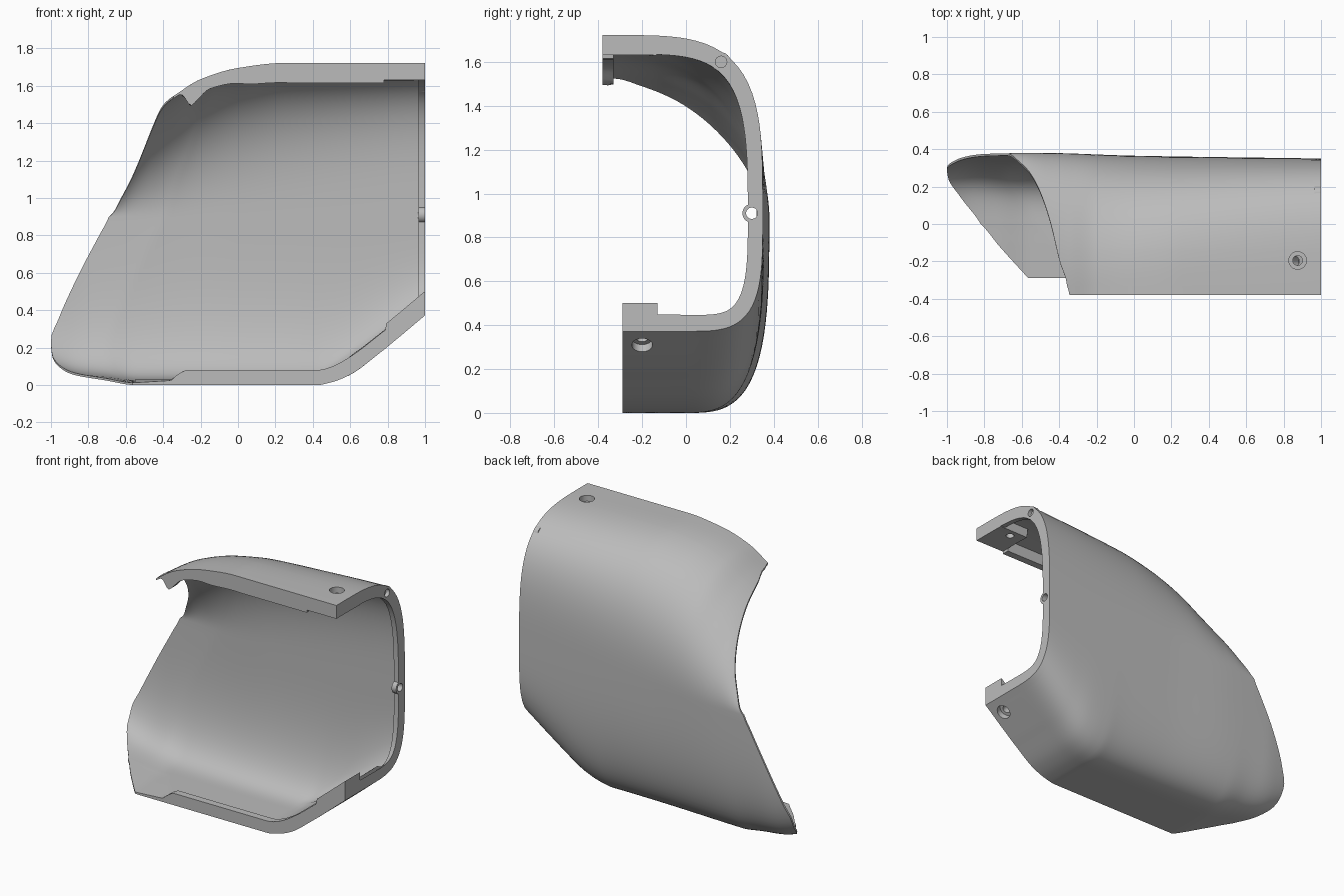
import bpy, bmesh, math
from mathutils import Vector

if "Cube" in bpy.data.objects:
    bpy.data.objects.remove(bpy.data.objects["Cube"])

grey = bpy.data.materials.new("plain grey")
grey.use_nodes = True
grey.diffuse_color = (0.5, 0.5, 0.5, 1)
grey.node_tree.nodes["Principled BSDF"].inputs["Base Color"].default_value = (0.5, 0.5, 0.5, 1)


def curve(knots):
    """Smooth interpolation through (position, value) knots without overshoot."""
    p, v = zip(*knots)
    sec = [(v[i + 1] - v[i]) / (p[i + 1] - p[i]) for i in range(len(p) - 1)]
    mid = [2 * a * b / (a + b) if a * b > 0 else 0 for a, b in zip(sec, sec[1:])]
    slope = [sec[0]] + mid + [sec[-1]]

    def value(q):
        q = min(max(q, p[0]), p[-1])
        i = max(k for k in range(len(sec)) if p[k] <= q)
        h = p[i + 1] - p[i]
        f = (q - p[i]) / h
        g = 1 - f
        return (v[i] * g * g * (1 + 2 * f) + v[i + 1] * f * f * (3 - 2 * f)
                + h * f * g * (slope[i] * g - slope[i + 1] * f))
    return value


# Outline curves along x
top_z = curve([(-1, 1.0), (-0.7, 1.1), (-0.62, 1.233), (-0.56, 1.345), (-0.505, 1.417),
               (-0.45, 1.472), (-0.397, 1.51), (-0.345, 1.545), (-0.2, 1.635),
               (0, 1.695), (0.25, 1.722), (1, 1.722)])
bottom_z = curve([(-1, 0.1), (-0.955, 0.08), (-0.874, 0.053), (-0.71, 0.025), (-0.55, 0),
                  (0.42, 0), (0.5, 0.015), (0.6, 0.055), (0.75, 0.165), (1, 0.372)])
back_y = curve([(-1, 0.355), (-0.8, 0.375), (-0.5, 0.38), (0, 0.365), (1, 0.35)])
# Corner squareness of the cross-section
high_power = curve([(-0.45, 2), (1, 3.7)])
low_power = curve([(-1, 4), (-0.6, 3.3), (0.3, 3), (1, 3.6)])
# Left opening: x of the edge, running from top front (0) to bottom front (4)
opening_x = curve([(0, -0.345), (1, -0.358), (1.117, -0.397), (1.328, -0.45), (1.51, -0.505),
                   (1.658, -0.56), (1.786, -0.62), (2, -0.69), (2.07, -0.74), (2.255, -0.874),
                   (2.385, -0.955), (2.49, -1), (2.58, -0.994), (2.75, -0.93), (3, -0.82),
                   (3.41, -0.72), (4, -0.565)])
rim_depth = curve([(0, 0.088), (1, 0.088), (2, 0.068), (3, 0.075), (4, 0.078)])
top_lip = curve([(-0.31, 0), (-0.28, 0.06), (-0.25, 0.115), (-0.15, 0.07), (-0.05, 0.075),
                 (0.1, 0.1), (0.3, 0.107)])
bottom_lip = curve([(-0.38, 0), (-0.33, 0.05), (-0.27, 0.08), (0.45, 0.08), (0.65, 0.1), (1, 0.1)])


def section(t, x):
    """Point on the outer skin: t runs round the C-shaped cross-section."""
    top, bot, back, mid = top_z(x), bottom_z(x), back_y(x), 0.9
    if t <= 1:
        return Vector((x, -0.38 + 0.05 * t, top))
    if t >= 3:
        return Vector((x, -0.29 * (t - 3), bot))
    n = high_power(x) if t < 2 else low_power(x)
    a = (t % 1) * math.pi / 2
    c, s = math.cos(a), math.sin(a)
    r = (c ** n + s ** n) ** (-1 / n)
    if t < 2:
        return Vector((x, -0.33 + (back + 0.33) * s * r, mid + (top - mid) * c * r))
    return Vector((x, back * c * r, mid - (mid - bot) * s * r))


def ramp(value, start, length):
    return min(1, max(0, (value - start) / length))


def depth(t, x):
    """Wall thickness: thin skin, thicker rims, lips, floor and screw pads."""
    d = 0.012 + 0.018 * ramp(x, opening_x(t), 0.3)
    if x > 0.965:
        d = max(d, rim_depth(t))
    else:
        d = max(d, 0.1 * ramp(t, 2.45, 0.35) * ramp(x, 0.32, 0.3))
    if t < 0.998:
        d = max(d, top_lip(x))
    if t > 3.83:
        d = max(d, bottom_lip(x))
    if x > 0.78 and t < 1.181:
        d = 0.09
    if x > 0.79 and t > 3.45:
        d = 0.13
    return d


def inner(t, x):
    e = 0.01
    tan = section(min(4, t + e), x) - section(max(0, t - e), x)
    return section(t, x) + Vector((0, tan.z, -tan.y)).normalized() * depth(t, x)


def finish(ob):
    ob.data.materials.clear()
    ob.data.materials.append(grey)
    bpy.ops.object.select_all(action='DESELECT')
    bpy.context.view_layer.objects.active = ob
    ob.select_set(True)
    bpy.ops.object.shade_smooth_by_angle(angle=math.radians(30))


def make_object(name, bm):
    bmesh.ops.recalc_face_normals(bm, faces=bm.faces)
    me = bpy.data.meshes.new(name)
    bm.to_mesh(me)
    bm.free()
    ob = bpy.data.objects.new(name, me)
    bpy.context.collection.objects.link(ob)
    return ob


# Curved shell: outer and inner grids joined along all four edges
ts = sorted([0, 0.5, 0.996] + [1 + i / 30 for i in range(91)] + [1.18, 1.182, 3.449, 3.451, 3.829, 3.831])
fixed = [1, 0.9655, 0.9645, 0.88, 0.791, 0.789, 0.781, 0.779]
steps = 70
bm = bmesh.new()
grids = []
for point in (section, inner):
    grid = []
    for t in ts:
        edge, start = opening_x(t), fixed[-1]
        xs = fixed + [start + (edge - start) * k / steps for k in range(1, steps + 1)]
        grid.append([bm.verts.new(point(t, x)) for x in xs])
    grids.append(grid)
out, inn = grids
rows, cols = len(out), len(out[0])
for g in grids:
    for i in range(rows - 1):
        for j in range(cols - 1):
            bm.faces.new((g[i][j], g[i + 1][j], g[i + 1][j + 1], g[i][j + 1]))
for i in range(rows - 1):
    for j in (0, cols - 1):
        bm.faces.new((out[i][j], out[i + 1][j], inn[i + 1][j], inn[i][j]))
for j in range(cols - 1):
    for i in (0, rows - 1):
        bm.faces.new((out[i][j], out[i][j + 1], inn[i][j + 1], inn[i][j]))
shell = make_object("curved_shell", bm)


def rod(name, start, end, radius):
    """Cylinder between two points."""
    start, end = Vector(start), Vector(end)
    axis = end - start
    bm = bmesh.new()
    bmesh.ops.create_cone(bm, cap_ends=True, segments=32, radius1=radius,
                          radius2=radius, depth=axis.length)
    ob = make_object(name, bm)
    ob.matrix_world = axis.to_track_quat('Z', 'Y').to_matrix().to_4x4()
    ob.location = (start + end) / 2
    return ob


def cut(ob, cutter):
    mod = ob.modifiers.new("hole", 'BOOLEAN')
    mod.operation, mod.solver, mod.object = 'DIFFERENCE', 'EXACT', cutter
    bpy.context.view_layer.objects.active = ob
    bpy.ops.object.modifier_apply(modifier=mod.name)


# Screw bosses on the right-hand rim
bosses = []
for name, y, z, end in (("upper_boss", 0.16, 1.6, 0.975), ("middle_boss", 0.3, 0.91, 0.96)):
    boss = rod(name, (0.9655, y, z), (0.9995, y, z), 0.043)
    hole = rod("cutter", (end, y, z), (1.1, y, z), 0.026)
    cut(boss, hole)
    cut(shell, hole)
    bosses.append(boss)
    bpy.data.objects.remove(hole)

# Counterbored screw holes through the top and the sloping bottom
slope = Vector((0.62, 0, -0.78)).normalized()
for p, n in ((Vector((0.875, -0.195, 1.722)), Vector((0, 0, 1))),
             (Vector((0.925, -0.2, bottom_z(0.925))), slope)):
    for tool in (rod("cutter", p - n * 0.04, p + n * 0.06, 0.047),
                 rod("cutter", p - n * 0.2, p + n * 0.05, 0.026)):
        cut(shell, tool)
        bpy.data.objects.remove(tool)

for ob in [shell] + bosses:
    finish(ob)
